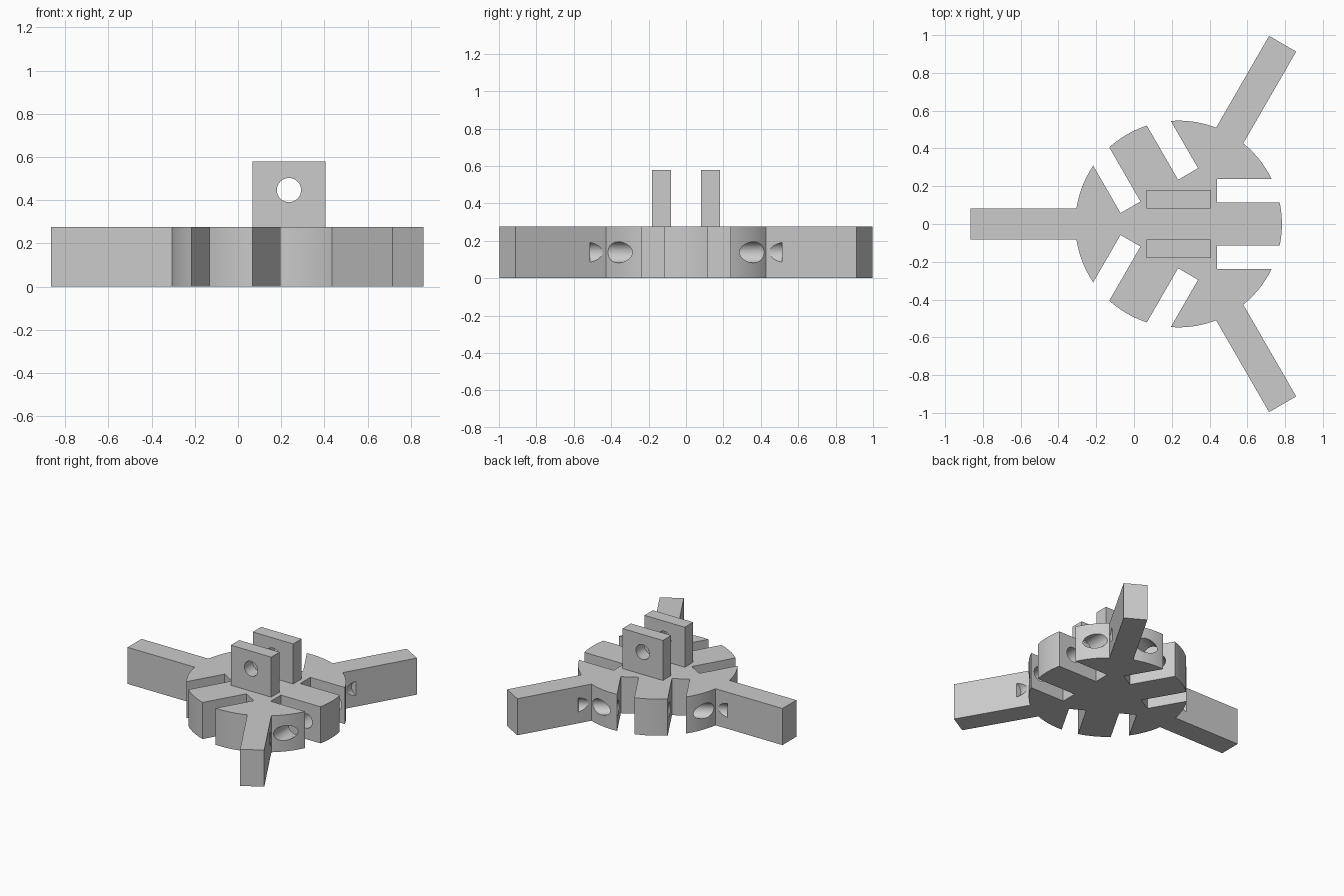
import bpy
import bmesh
from math import asin, cos, sin, radians, pi
from mathutils import Matrix, Vector

if "Cube" in bpy.data.objects:
    bpy.data.objects.remove(bpy.data.objects["Cube"])

HUB_X = 0.236               # hub axis
HUB_R, HUB_H = 0.547, 0.277
ARM_REACH, ARM_HALF = 1.102, 0.083
SLOT_START, SLOT_IN, SLOT_OUT = 0.204, 0.115, 0.237
PIN_DIST, PIN_R, PIN_HALF = 0.41, 0.056, 0.514

grey = bpy.data.materials.new("plain grey")
grey.use_nodes = True
colour = (0.6, 0.6, 0.6, 1)
grey.diffuse_color = colour
grey.node_tree.nodes["Principled BSDF"].inputs["Base Color"].default_value = colour


def make_object(name, bm):
    bmesh.ops.recalc_face_normals(bm, faces=bm.faces)
    mesh = bpy.data.meshes.new(name)
    bm.to_mesh(mesh)
    bm.free()
    mesh.materials.append(grey)
    obj = bpy.data.objects.new(name, mesh)
    bpy.context.collection.objects.link(obj)
    return obj


def activate(obj):
    bpy.ops.object.select_all(action='DESELECT')
    obj.select_set(True)
    bpy.context.view_layer.objects.active = obj


def prism(name, outline, height):
    bm = bmesh.new()
    face = bm.faces.new([bm.verts.new((p.x, p.y, 0)) for p in outline])
    top = bmesh.ops.extrude_face_region(bm, geom=[face])["geom"]
    bmesh.ops.translate(bm, vec=(0, 0, height),
                        verts=[v for v in top if isinstance(v, bmesh.types.BMVert)])
    return make_object(name, bm)


def pin(name, location, angle, half):
    """Round cutter lying across the given direction."""
    bm = bmesh.new()
    bmesh.ops.create_cone(bm, cap_ends=True, segments=48, radius1=PIN_R,
                          radius2=PIN_R, depth=2 * half)
    turn = Matrix.Rotation(angle, 4, 'Z') @ Matrix.Rotation(pi / 2, 4, 'X')
    bm.transform(Matrix.Translation(location) @ turn)
    return make_object(name, bm)


def cut(obj, cutter):
    mod = obj.modifiers.new("hole", 'BOOLEAN')
    mod.operation, mod.solver, mod.object = 'DIFFERENCE', 'EXACT', cutter
    activate(obj)
    bpy.ops.object.modifier_apply(modifier=mod.name)


def arc(start, end, steps=16):
    return [Vector((HUB_R * cos(a), HUB_R * sin(a)))
            for a in (start + (end - start) * i / steps for i in range(steps + 1))]


# Outline of one third: lobe, slot, finger, slot, lobe, arm
arm_edge, lobe_edge, finger_edge = (asin(w / HUB_R) for w in (ARM_HALF, SLOT_OUT, SLOT_IN))
sixth = pi / 3
third = arc(arm_edge - sixth, -lobe_edge)
third += [Vector((SLOT_START, -SLOT_OUT)), Vector((SLOT_START, -SLOT_IN))]
third += arc(-finger_edge, finger_edge)
third += [Vector((SLOT_START, SLOT_IN)), Vector((SLOT_START, SLOT_OUT))]
third += arc(lobe_edge, sixth - arm_edge)
third += [Matrix.Rotation(sixth, 2) @ Vector((ARM_REACH, side * ARM_HALF)) for side in (-1, 1)]

# Slotted hub with three arms
angles = [radians(a) for a in (0, 120, 240)]
outline = [Matrix.Rotation(a, 2) @ p + Vector((HUB_X, 0)) for a in angles for p in third]
hub = prism("hub_with_arms", outline, HUB_H)

# Pin holes across each finger and its neighbouring lobes
for a in angles:
    spot = Vector((HUB_X + PIN_DIST * cos(a), PIN_DIST * sin(a), HUB_H / 2))
    cutter = pin("pin_cutter", spot, a, PIN_HALF)
    cut(hub, cutter)
    bpy.data.objects.remove(cutter)

# Two upright lugs with a shared cross hole
lug_cutter = pin("lug_cutter", Vector((HUB_X, 0, 0.447)), 0, 0.4)
lugs = []
for name, side in (("back_lug", 1), ("front_lug", -1)):
    bm = bmesh.new()
    bmesh.ops.create_cube(bm, size=1)
    bm.transform(Matrix.Translation((HUB_X, side * 0.131, (HUB_H + 0.58) / 2))
                 @ Matrix.Diagonal((0.338, 0.1, 0.58 - HUB_H, 1)))
    lug = make_object(name, bm)
    cut(lug, lug_cutter)
    lugs.append(lug)
bpy.data.objects.remove(lug_cutter)

# Smooth the round faces, keep the edges crisp
for obj in [hub] + lugs:
    activate(obj)
    bpy.ops.object.shade_smooth_by_angle(angle=radians(25))
